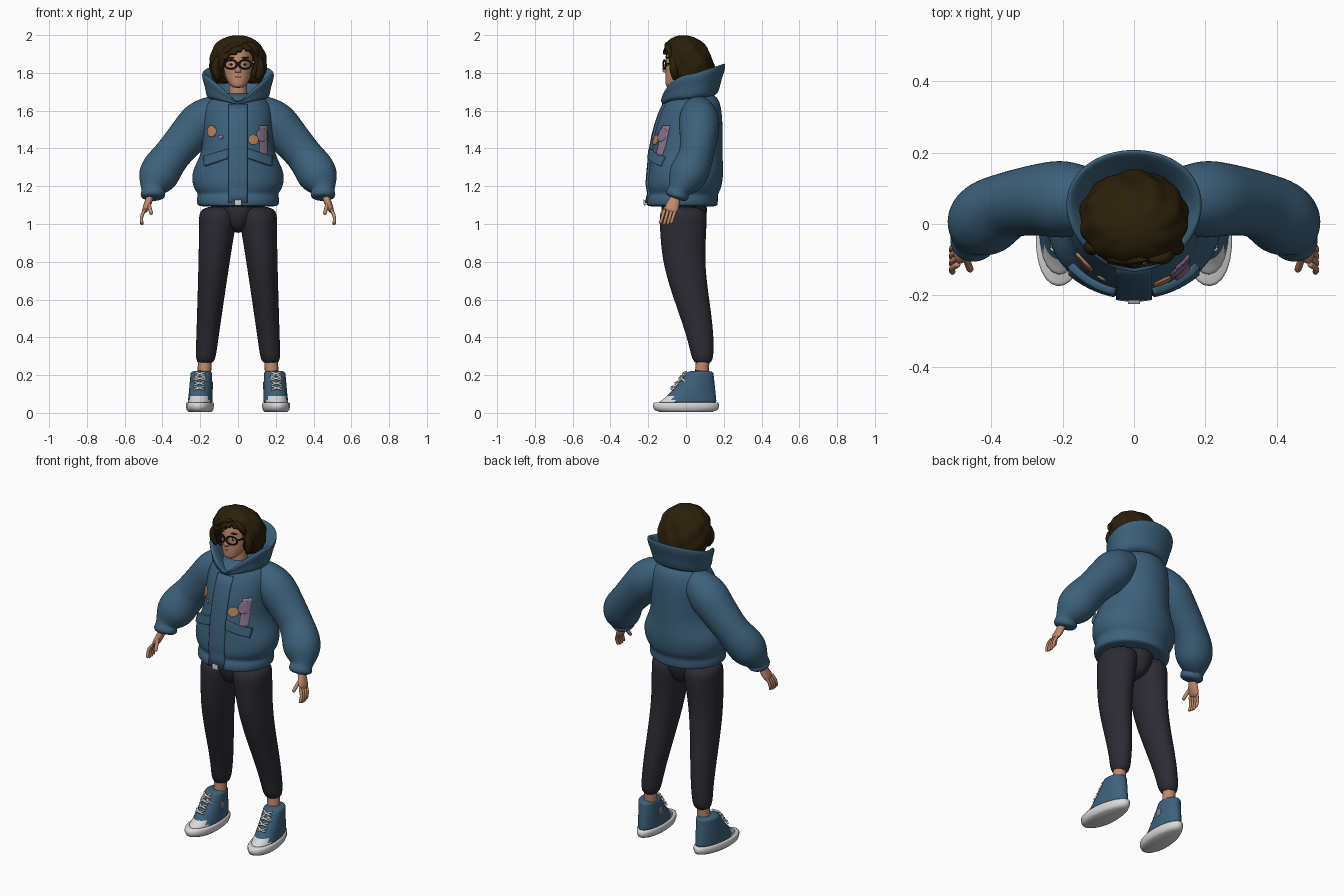
import bpy, bmesh
from math import sin, cos, pi
from mathutils import Vector, Matrix

default_cube = bpy.data.objects.get("Cube")
if default_cube:
    bpy.data.objects.remove(default_cube)


def material(name, *colour):
    mat = bpy.data.materials.new(name)
    mat.use_nodes = True
    mat.diffuse_color = (*colour, 1)
    shader = next(node for node in mat.node_tree.nodes if node.type == 'BSDF_PRINCIPLED')
    shader.inputs["Base Color"].default_value = (*colour, 1)
    return mat


blue = material("denim blue", .046, .12, .2)
charcoal = material("charcoal", .025, .024, .033)
skin = material("warm skin", .53, .25, .15)
brown = material("dark brown hair", .024, .014, .003)
white = material("rubber white", .7, .7, .7)
orange = material("patch orange", .5, .23, .11)
mauve = material("patch mauve", .26, .18, .27)
black = material("frame black", .01, .01, .01)
red = material("lip red", .4, .13, .1)


def build(name, mesh_data, mats, mirror=False):
    """Turn a bmesh into a smooth object."""
    mesh = bpy.data.meshes.new(name)
    mesh_data.to_mesh(mesh)
    mesh_data.free()
    mesh.shade_smooth()
    for mat in mats:
        mesh.materials.append(mat)
    ob = bpy.data.objects.new(name, mesh)
    bpy.context.collection.objects.link(ob)
    if mirror:
        ob.modifiers.new("mirror", 'MIRROR')
    return ob


def thicken(ob, thickness, offset):
    solid = ob.modifiers.new("thickness", 'SOLIDIFY')
    solid.thickness, solid.offset = thickness, offset


def loft(name, rings, *mats, path=False, sides=16, smooth=2, mirror=False, taper=0,
         wave=None, rule=None, cut=None, place=None):
    """Skin ellipses given as centre, x radius, y radius, front drop and back rise."""
    bm = bmesh.new()
    loops = []
    centres = [Vector(ring[:3]) for ring in rings]
    last = len(rings) - 1
    for i, (centre, ring) in enumerate(zip(centres, rings)):
        across, along = Vector((1, 0, 0)), Vector((0, 1, 0))
        if path:
            tangent = centres[min(i + 1, last)] - centres[max(i - 1, 0)]
            across = along.cross(tangent).normalized()
            along = tangent.cross(across).normalized()
        drop, rise = ring[5:] or (0, 0)
        loop = []
        for k in range(sides):
            angle = 2 * pi * k / sides
            c, s = cos(angle), sin(angle)
            size = wave(angle, centre.z) if wave else 1
            point = centre + size * (across * ring[3] * c * (1 + taper * s) + along * ring[4] * s)
            point.z += rise * s if s > 0 else drop * (abs(c) - 1)
            loop.append(bm.verts.new(point))
        loops.append(loop)
    for low, high in zip(loops, loops[1:]):
        for k in range(sides):
            bm.faces.new((low[k - 1], low[k], high[k], high[k - 1]))
    bm.faces.new(loops[0])
    bm.faces.new(loops[-1])
    bmesh.ops.recalc_face_normals(bm, faces=bm.faces)
    if rule:
        for face in bm.faces:
            face.material_index = rule(face.calc_center_median())
    if cut:
        gone = [face for face in bm.faces if cut(face.calc_center_median())]
        bmesh.ops.delete(bm, geom=gone, context='FACES')
    if place:
        bm.transform(place)
    ob = build(name, bm, mats, mirror)
    if smooth:
        ob.modifiers.new("smooth", 'SUBSURF').levels = smooth
        ob.modifiers["smooth"].render_levels = smooth
    return ob


def stack(name, profile, *mats, **options):
    """Loft upright rings given as height, depth centre, x radius, y radius."""
    return loft(name, [(0, y, z, rx, ry) for z, y, rx, ry in profile], *mats, **options)


def strand(name, start, end, radius, mat, bend=(0, 0, 0), pointed=0, **options):
    """A bent round rod, optionally thinner towards both ends."""
    rings = []
    for i in range(6):
        swell = sin(pi * i / 5)
        point = Vector(start).lerp(Vector(end), i / 5) + Vector(bend) * swell
        size = radius * (1 - pointed * (1 - swell))
        rings.append((*point, size, size))
    return loft(name, rings, mat, path=True, sides=8, smooth=1, **options)


def ball(name, location, size, mat, mirror=False):
    bm = bmesh.new()
    bmesh.ops.create_uvsphere(bm, u_segments=16, v_segments=10, radius=1)
    bm.transform(Matrix.LocRotScale(Vector(location), None, Vector(size)))
    return build(name, bm, [mat], mirror)


def plate(name, x, z, width, height, mat, thickness, slope=0, round_edge=False):
    """A panel laid on the front of the jacket."""
    bm = bmesh.new()
    bmesh.ops.create_grid(bm, x_segments=10, y_segments=10, size=1)
    for vert in bm.verts:
        a, b, _ = vert.co
        if round_edge:
            a, b = a * (1 - b * b / 2) ** .5, b * (1 - a * a / 2) ** .5
        vert.co = (x + a * width, -.4, z + b * height + slope * a * width)
    ob = build(name, bm, [mat])
    wrap = ob.modifiers.new("lay on", 'SHRINKWRAP')
    wrap.target, wrap.wrap_method = jacket, 'PROJECT'
    wrap.use_project_y = True
    thicken(ob, thickness, 0)


# Trousers: legs taper and swing back below the knee
def leg_ring(t):
    swing = max(0, (t - .25) / .75)
    swing = swing * swing * (3 - 2 * swing)
    return (.1 + .075 * t, .105 * swing - .015, 1.1 - .85 * t,
            .11 - .058 * t ** .8, .13 - .077 * t ** 1.5)


loft("trouser_legs", [leg_ring(i / 9) for i in range(10)], charcoal, mirror=True)
stack("trouser_seat", [(1.14, -.01, .12, .13), (1.04, -.01, .11, .125), (.95, -.01, .04, .09)],
      charcoal)
strand("ankles", (.175, .09, .3), (.18, .08, .16), .04, skin, mirror=True)

# High-top shoes, turned slightly outwards
turned = Matrix.Translation((.2, 0, 0)) @ Matrix.Rotation(.08, 4, 'Z')


def shoe_front(h):
    return .18 * h ** .7 - .17


def upper_ring(h):
    front, back = shoe_front(h), .165 - .02 * h
    return .045 + .18 * h, (front + back) / 2, .066 - .01 * h, (back - front) / 2


sole = ((.005, .8), (.015, .95), (.03, 1), (.05, 1), (.056, .95))
stack("shoe_soles", [(z, 0, .072 * r, .175 * r) for z, r in sole],
      white, sides=28, smooth=0, mirror=True, taper=-.12, place=turned)
stack("shoe_uppers", [upper_ring(i / 8) for i in range(9)], blue, white, sides=24, mirror=True,
      taper=-.08, place=turned, rule=lambda c: int(c.y < -.08 and c.z < .1))
ball("ankle_badge", turned @ Vector((-.06, .05, .145)), (.0045, .022, .022), mauve, mirror=True)
for side in (-1, 1):
    for i in range(4):
        h = .4 + .14 * i
        y, z = shoe_front(h) + .006, .05 + .18 * h
        strand("shoe_lace", (-.03 * side, y, z), (.03 * side, y + .01, z + .02), .006, white,
               bend=(0, -.014, 0), mirror=True, place=turned)
    strand("lace_bow", (0, 0, .2), (.04 * side, 0, .16), .006, white,
           bend=(0, -.03, .01), mirror=True, place=turned)

# Puffer jacket with a gathered hem
jacket = stack("jacket_body", [
    (1.09, -.02, .2, .18), (1.1, -.02, .22, .19), (1.14, -.02, .22, .19), (1.16, -.01, .21, .18),
    (1.19, -.01, .24, .2), (1.27, 0, .25, .2), (1.34, 0, .21, .195), (1.42, .005, .185, .19),
    (1.55, .02, .19, .175), (1.64, .035, .18, .15), (1.7, .04, .1, .11)], blue, sides=28)

# Sleeves, puffed at the elbow and gathered at the cuff
sleeve = [(.04, .06, 1.6, .08), (.13, .065, 1.59, .1), (.2, .07, 1.54, .12), (.25, .07, 1.48, .11),
          (.33, .06, 1.39, .1), (.36, .05, 1.35, .1), (.4, .03, 1.3, .11), (.43, 0, 1.24, .11),
          (.45, -.03, 1.19, .07), (.45, -.04, 1.175, .06), (.45, -.045, 1.16, .07),
          (.45, -.055, 1.13, .06)]
loft("sleeves", [(*ring, ring[-1] * .95) for ring in sleeve], blue, path=True, mirror=True)


# Tall padded collar, low in front and high behind, folded inwards
def collar_ring(h, r):
    return 0, .02 + .02 * h, 1.65 + .15 * h, r, .9 * r, .02 + .14 * h, .02 + .035 * h


folds = ((0, .15), (.2, .17), (.5, .175), (.8, .192), (1, .19), (.95, .17), (.5, .12), (0, .08))
loft("collar", [collar_ring(*fold) for fold in folds], blue, sides=28, taper=.1)

# Jacket front details
plate("placket", 0, 1.37, .048, .26, blue, .022)
plate("zip_pull", 0, 1.115, .016, .012, white, .034)
for side in (-1, 1):
    plate("pocket_flap", .11 * side, 1.35, .06, .024, blue, .04, slope=-.35 * side)
plate("round_patch", -.137, 1.49, .022, .03, orange, .014, round_edge=True)
plate("small_patch", -.09, 1.46, .012, .01, mauve, .014, round_edge=True)
plate("flower_patch", .08, 1.445, .026, .026, orange, .014, round_edge=True)
plate("tall_patch", .134, 1.44, .018, .08, mauve, .014)
plate("wide_patch", .125, 1.47, .025, .035, mauve, .016, round_edge=True)

# Hands
loft("palms", [(.46, -.055, 1.16, .022, .027), (.47, -.06, 1.13, .02, .027),
               (.48, -.07, 1.1, .02, .037), (.5, -.085, 1.06, .014, .038)],
     skin, path=True, mirror=True)
for i in range(4):
    y = .019 * i - .112
    strand("fingers", (.49, y, 1.08), (.507, y - .025, .99 + .006 * abs(i - 1.5)), .0095, skin,
           bend=(.012, 0, 0), mirror=True)
strand("thumbs", (.475, -.085, 1.115), (.458, -.132, 1.05), .011, skin, mirror=True)

# Head and neck
strand("neck", (0, .01, 1.6), (0, .005, 1.8), .054, skin)
stack("head", [(1.72, -.07, .025, .03), (1.735, -.06, .045, .05), (1.77, -.035, .065, .075),
               (1.81, -.015, .075, .095), (1.87, 0, .08, .11), (1.95, 0, .07, .09),
               (1.98, 0, .03, .04)], skin, sides=20)
stack("nose", [(1.86, -.1, .008, .012), (1.81, -.113, .02, .018), (1.8, -.105, .015, .012)], skin)
ball("upper_lip", (0, -.1, 1.778), (.023, .01, .005), red)
ball("lower_lip", (0, -.098, 1.77), (.019, .01, .006), red)
for side in (-1, 1):
    ball("eye_white", (.036 * side, -.094, 1.845), (.012, .008, .005), white)
    ball("iris", (.036 * side, -.1, 1.845), (.006, .004, .006), black)
    ball("eyebrow", (.038 * side, -.095, 1.88), (.024, .009, .004), brown)
    ball("ear", (.083 * side, 0, 1.835), (.01, .02, .03), skin)
    # Glasses
    bpy.ops.mesh.primitive_torus_add(
        major_radius=.03, minor_radius=.0055, major_segments=24, minor_segments=8,
        location=(.038 * side, -.114, 1.845), rotation=(pi / 2, 0, .2 * side))
    rim = bpy.context.object
    rim.name, rim.scale = "glasses_rim", (1.1, .78, .8)
    rim.data.materials.append(black)
    rim.data.shade_smooth()
    strand("glasses_temple", (.07 * side, -.106, 1.85), (.09 * side, 0, 1.845), .005, black)
strand("glasses_bridge", (-.012, -.117, 1.85), (.012, -.117, 1.85), .0045, black, bend=(0, -.005, 0))


# Wavy bob, domed above, tucked in below and open around the face
def hair_ring(h):
    size = (1 - h ** 4) ** .5 * (1 - .25 * (1 - h) ** 6)
    return 1.745 + .255 * h, .035 - .05 * h, .155 * size, .135 * size


def curls(angle, z):
    return 1 + .035 * sin(9 * angle + 38 * z) + .025 * sin(5 * angle - 55 * z)


def face_opening(c):
    arch = c.y < -.03 and abs(c.x) < .09 and c.z < 1.93 - .5 * abs(c.x - .03)
    return arch or c.z < 1.746


hair = stack("hair", [hair_ring(sin(.107 * i)) for i in range(15)], brown, sides=64, smooth=1,
             wave=curls, cut=face_opening)
thicken(hair, .03, -1)

# Loose locks framing the face
parting = (.04, -.1, 1.96)
strand("swept_fringe", parting, (-.1, -.07, 1.86), .022, brown, bend=(-.02, -.01, .02), pointed=.8)
strand("short_fringe", parting, (.1, -.07, 1.87), .02, brown, bend=(.02, -.01, .015), pointed=.8)
strand("side_locks", (.1, -.07, 1.89), (.1, -.06, 1.76), .026, brown, bend=(.02, 0, 0),
       pointed=.6, mirror=True)
